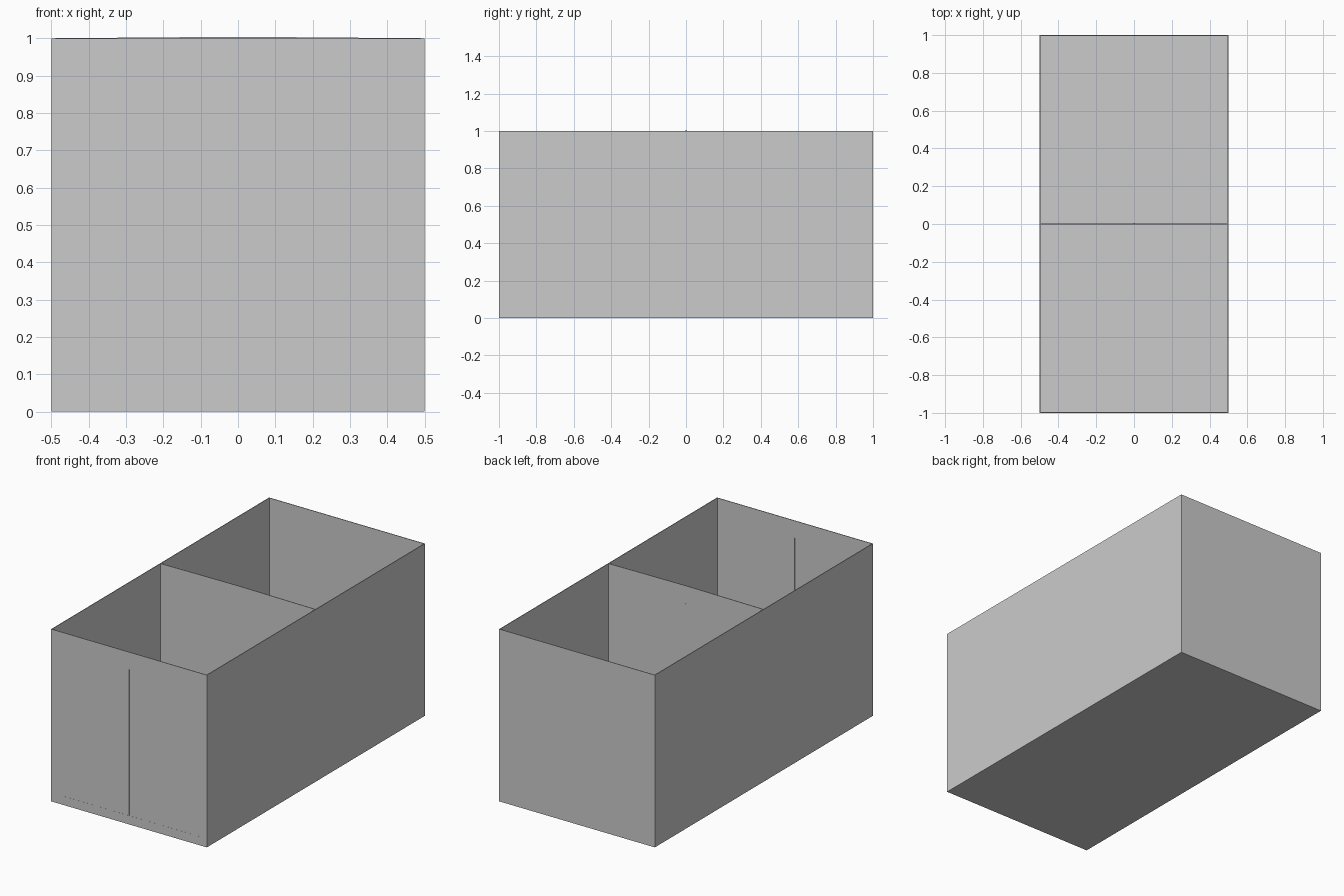
import bpy, bmesh

if "Cube" in bpy.data.objects:
    bpy.data.objects.remove(bpy.data.objects["Cube"])

T = 0.004  # sheet thickness


def box(name, x0, x1, y0, y1, z0, z1):
    bm = bmesh.new()
    bmesh.ops.create_cube(bm, size=1)
    for v in bm.verts:
        v.co = ((x0 + x1) / 2 + v.co.x * (x1 - x0),
                (y0 + y1) / 2 + v.co.y * (y1 - y0),
                (z0 + z1) / 2 + v.co.z * (z1 - z0))
    me = bpy.data.meshes.new(name)
    bm.to_mesh(me)
    bm.free()
    ob = bpy.data.objects.new(name, me)
    bpy.context.collection.objects.link(ob)
    return ob


def sheet(name, profile, y0, y1):
    # Extrude an x-z outline along y
    bm = bmesh.new()
    face = bm.faces.new([bm.verts.new((x, y0, z)) for x, z in profile])
    ext = bmesh.ops.extrude_face_region(bm, geom=[face])
    for v in ext["geom"]:
        if isinstance(v, bmesh.types.BMVert):
            v.co.y = y1
    bmesh.ops.recalc_face_normals(bm, faces=bm.faces)
    me = bpy.data.meshes.new(name)
    bm.to_mesh(me)
    bm.free()
    ob = bpy.data.objects.new(name, me)
    bpy.context.collection.objects.link(ob)
    return ob


# Floor and side walls
box("floor", -0.5 + T, 0.5 - T, -1 + T, 1 - T, 0, T)
for side, s in (("left", -1), ("right", 1)):
    a, b = sorted((s * 0.5, s * (0.5 - T)))
    box(side + "_wall", a, b, -1, 1, 0, 1)

# End walls between the sides
box("front_wall", -0.5 + T, 0.5 - T, -1, -1 + T, 0, 1)
box("back_wall", -0.5 + T, 0.5 - T, 1 - T, 1, 0, 1)

# Divider with a barely peaked top edge
w = 0.5 - T
sheet("divider", [(-w, T), (w, T), (w, 1), (0, 1.004), (-w, 1)], -T / 2, T / 2)

# Hairline seams on the front wall and divider
R = 0.002
for name, y in (("front_outer_seam", -1), ("front_inner_seam", -1 + T),
                ("divider_seam", T / 2)):
    y0, y1 = (y, y + R) if name != "front_outer_seam" else (y - R / 4, y)
    box(name, -0.002, 0.002, y0, y1, 0.05, 0.9)
box("front_lower_seam", -0.45, 0.45, -1 - R / 4, -1, 0.048, 0.051)
